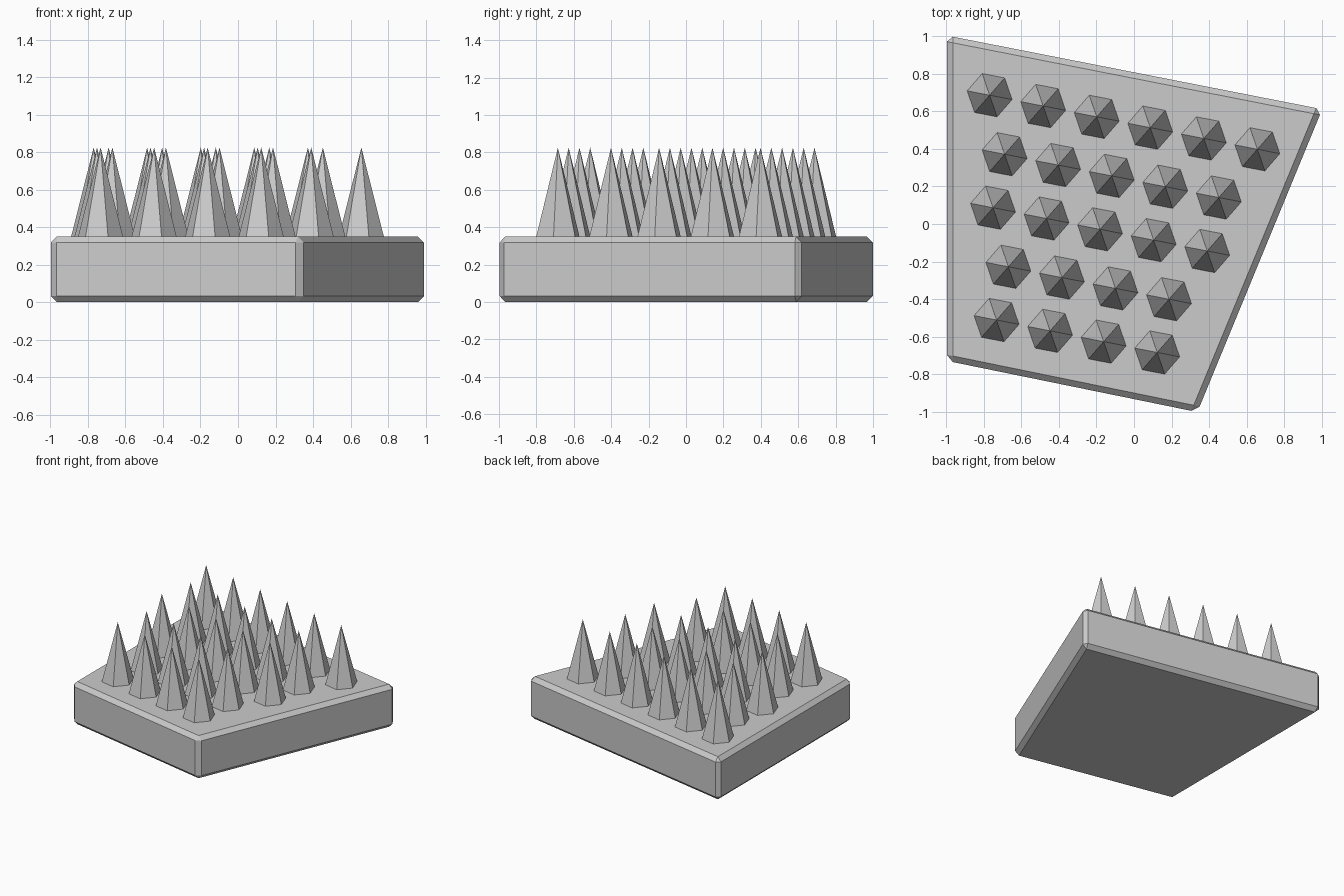
import bpy, bmesh
from math import radians
from mathutils import Matrix

if "Cube" in bpy.data.objects:
    bpy.data.objects.remove(bpy.data.objects["Cube"])

TOP, TIP = 0.35, 0.825


def finish(bm, name):
    bmesh.ops.recalc_face_normals(bm, faces=bm.faces)
    mesh = bpy.data.meshes.new(name)
    bm.to_mesh(mesh)
    bm.free()
    obj = bpy.data.objects.new(name, mesh)
    bpy.context.collection.objects.link(obj)
    return obj


# Four-cornered slab with every edge chamfered
corners = [(-0.998, 1.005), (-0.998, -0.73), (0.338, -1.003), (1.004, 0.612)]
bm = bmesh.new()
face = bm.faces.new([bm.verts.new((x, y, 0)) for x, y in corners])
ext = bmesh.ops.extrude_face_region(bm, geom=[face], use_keep_orig=True)
top = [v for v in ext["geom"] if isinstance(v, bmesh.types.BMVert)]
bmesh.ops.translate(bm, verts=top, vec=(0, 0, TOP))
bmesh.ops.recalc_face_normals(bm, faces=bm.faces)
bmesh.ops.bevel(bm, geom=list(bm.edges), offset=0.032, segments=1,
                affect='EDGES', profile=0.5)
finish(bm, "base_slab")

# Staggered rows of six-sided spikes: start x, start y, count
rows = [(-0.77, 0.687, 6), (-0.69, 0.372, 5), (-0.752, 0.087, 5),
        (-0.67, -0.228, 4), (-0.733, -0.512, 4)]
step_x, step_y = 0.2856, -0.0577
bm = bmesh.new()
for x, y, count in rows:
    for i in range(count):
        place = Matrix.Translation((x + i * step_x, y + i * step_y, (TOP + TIP) / 2))
        bmesh.ops.create_cone(bm, cap_ends=True, segments=6, radius1=0.122, radius2=0,
                              depth=TIP - TOP,
                              matrix=place @ Matrix.Rotation(radians(19), 4, 'Z'))
bmesh.ops.remove_doubles(bm, verts=bm.verts, dist=0.0001)
finish(bm, "spikes")
